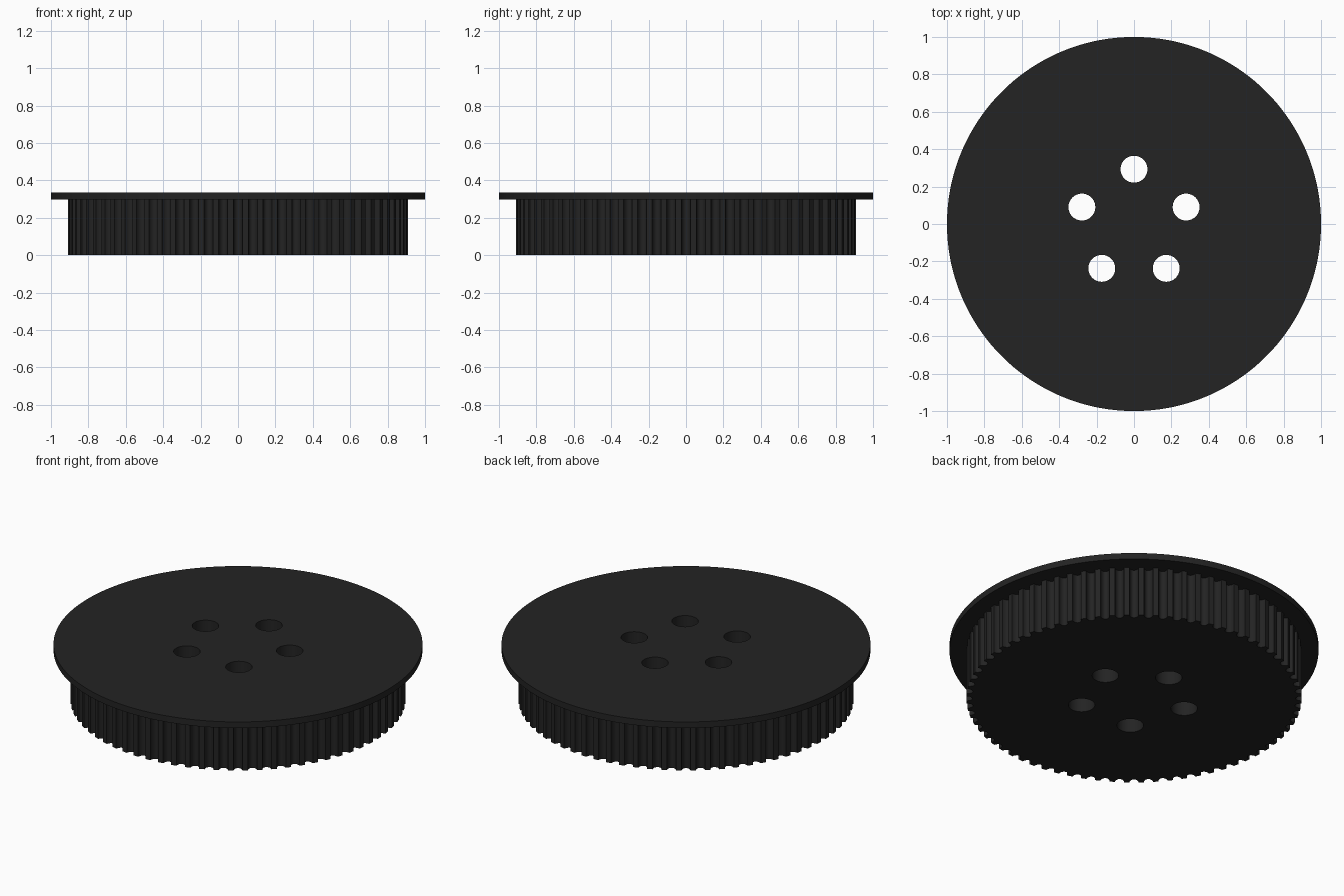
import bpy
import math

if "Cube" in bpy.data.objects:
    bpy.data.objects.remove(bpy.data.objects["Cube"])

TEETH = 72
R_BODY, R_FLANGE = 0.909, 1.0
Z_BODY, Z_TOP = 0.297, 0.334
HOLE_RING, HOLE_R = 0.293, 0.072
GROOVE_HALF, GROOVE_DEPTH = 0.0245, 0.033

black = bpy.data.materials.new("black_plastic")
black.diffuse_color = (0.017, 0.017, 0.017, 1.0)
black.use_nodes = True
black.node_tree.nodes["Principled BSDF"].inputs["Base Color"].default_value = black.diffuse_color


def circle(cx, cy, r, n):
    return [(cx + r * math.cos(2 * math.pi * i / n),
             cy + r * math.sin(2 * math.pi * i / n)) for i in range(n)]


def toothed_outline():
    """Round belt grooves repeated around the rim, one centred on the front."""
    pts = []
    steps = 10
    for t in range(TEETH):
        a = -math.pi / 2 + 2 * math.pi * t / TEETH
        for k in range(steps + 1):
            u = math.pi * k / steps
            side = -GROOVE_HALF * math.cos(u)
            rad = R_BODY - GROOVE_DEPTH * math.sin(u)
            pts.append((rad * math.cos(a) - side * math.sin(a),
                        rad * math.sin(a) + side * math.cos(a)))
        # middle of the land between two grooves
        m = a + math.pi / TEETH
        pts.append((R_BODY * math.cos(m), R_BODY * math.sin(m)))
    return pts


def plate(name, outline, z0, z1):
    """Extrude an outline with the five bolt holes left open."""
    curve = bpy.data.curves.new(name, 'CURVE')
    curve.dimensions = '2D'
    curve.fill_mode = 'BOTH'
    curve.extrude = (z1 - z0) / 2
    holes = []
    for i in range(5):
        a = math.pi / 2 + 2 * math.pi * i / 5
        holes.append(circle(HOLE_RING * math.cos(a),
                            HOLE_RING * math.sin(a), HOLE_R, 40))
    for loop in [outline] + holes:
        spline = curve.splines.new('POLY')
        spline.points.add(len(loop) - 1)
        for p, (x, y) in zip(spline.points, loop):
            p.co = (x, y, 0, 1)
        spline.use_cyclic_u = True
    curve.materials.append(black)
    ob = bpy.data.objects.new(name, curve)
    bpy.context.collection.objects.link(ob)
    ob.location.z = (z0 + z1) / 2
    bpy.ops.object.select_all(action='DESELECT')
    ob.select_set(True)
    bpy.context.view_layer.objects.active = ob
    bpy.ops.object.convert(target='MESH')
    # weld the caps to the walls so the sharp edges are found by angle
    bpy.ops.object.mode_set(mode='EDIT')
    bpy.ops.mesh.select_all(action='SELECT')
    bpy.ops.mesh.remove_doubles(threshold=0.00001)
    bpy.ops.mesh.normals_make_consistent(inside=False)
    bpy.ops.object.mode_set(mode='OBJECT')
    bpy.ops.object.shade_smooth_by_angle(angle=math.radians(30))
    return bpy.context.object


# Toothed belt drum and the wider flange on top
plate("toothed_drum", toothed_outline(), 0.0, Z_BODY)
plate("flange", circle(0, 0, R_FLANGE, 180), Z_BODY, Z_TOP)
